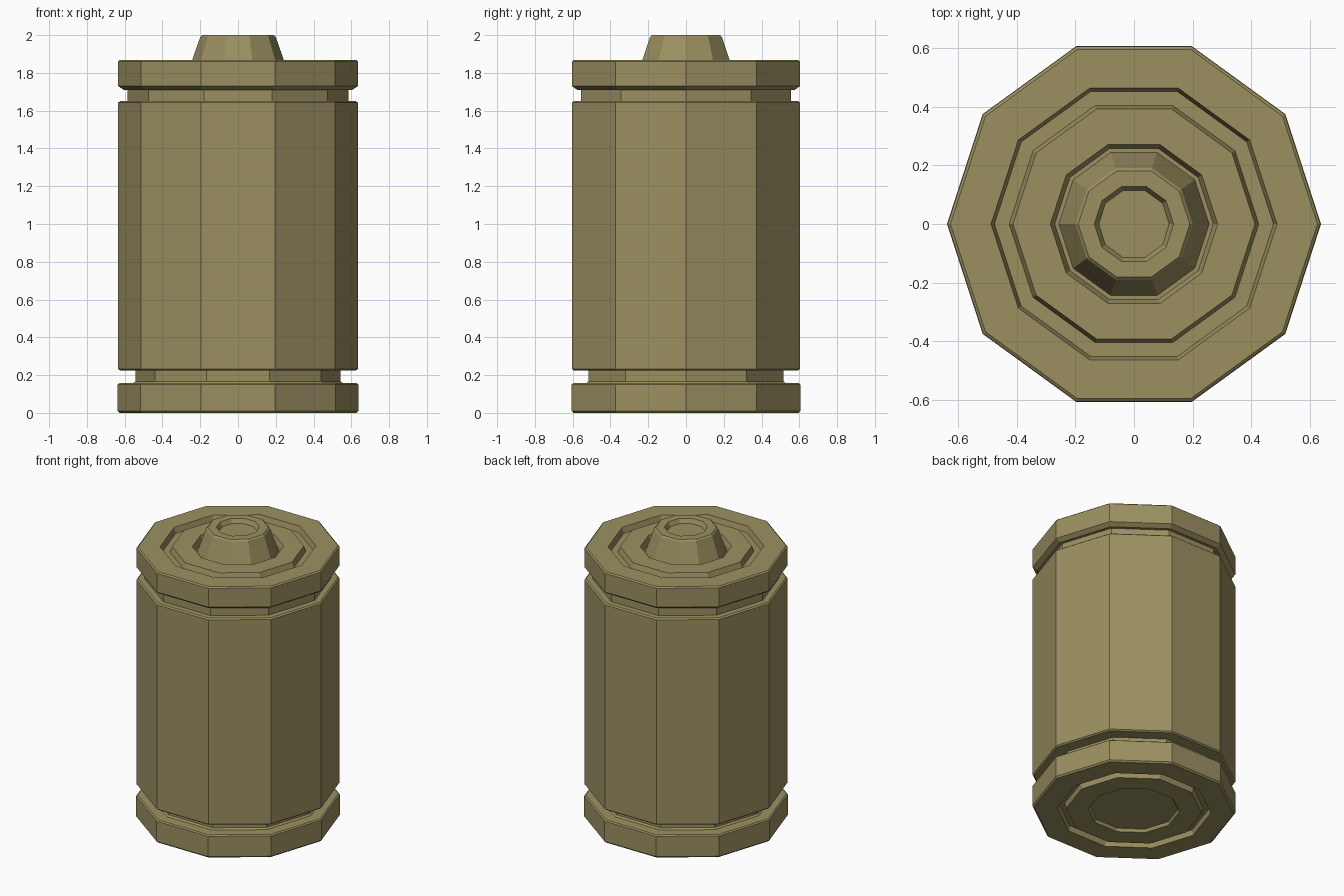
import bpy, bmesh
from math import cos, sin, pi

if "Cube" in bpy.data.objects:
    bpy.data.objects.remove(bpy.data.objects["Cube"])

SIDES = 10

def lathe(name, profile, material):
    """Revolve (radius, height) points, pole to pole, into a ten-sided solid."""
    bm = bmesh.new()
    rings = []
    for r, z in profile:
        rings.append([bm.verts.new((r * cos(2 * pi * i / SIDES), r * sin(2 * pi * i / SIDES), z))
                      for i in range(SIDES)])
    for a, b in zip(rings, rings[1:]):
        for i in range(SIDES):
            j = (i + 1) % SIDES
            bm.faces.new((a[i], a[j], b[j], b[i]))
    bm.faces.new(rings[0][::-1])
    bm.faces.new(rings[-1])
    bmesh.ops.recalc_face_normals(bm, faces=bm.faces)
    mesh = bpy.data.meshes.new(name)
    bm.to_mesh(mesh)
    bm.free()
    mesh.materials.append(material)
    obj = bpy.data.objects.new(name, mesh)
    bpy.context.collection.objects.link(obj)
    return obj

olive = bpy.data.materials.new("olive")
olive.diffuse_color = (0.33, 0.28, 0.12, 1)
olive.use_nodes = True
olive.node_tree.nodes["Principled BSDF"].inputs["Base Color"].default_value = olive.diffuse_color

# underside: central recess and ring groove
underside = [(0.275, 0.02), (0.285, 0.0), (0.425, 0.0), (0.435, 0.035), (0.472, 0.035), (0.482, 0.0)]
# base rim, lower neck, main body, upper neck, top rim
side = [(0.627, 0.0), (0.637, 0.01), (0.637, 0.15), (0.628, 0.157), (0.555, 0.157), (0.543, 0.167),
        (0.543, 0.225), (0.625, 0.225), (0.635, 0.233), (0.635, 1.642), (0.625, 1.65),
        (0.585, 1.65), (0.585, 1.71), (0.605, 1.71), (0.635, 1.73), (0.635, 1.86), (0.625, 1.868)]
# lid: ring groove, then moat around the cap
lid = [(0.487, 1.868), (0.475, 1.83), (0.425, 1.83), (0.412, 1.868),
       (0.285, 1.868), (0.27, 1.83), (0.256, 1.83)]
# tapered cap with a dimple in its top
cap = [(0.2, 1.99), (0.19, 2.0), (0.135, 2.0), (0.12, 1.97)]

lathe("canister", underside + side + lid + cap, olive)
